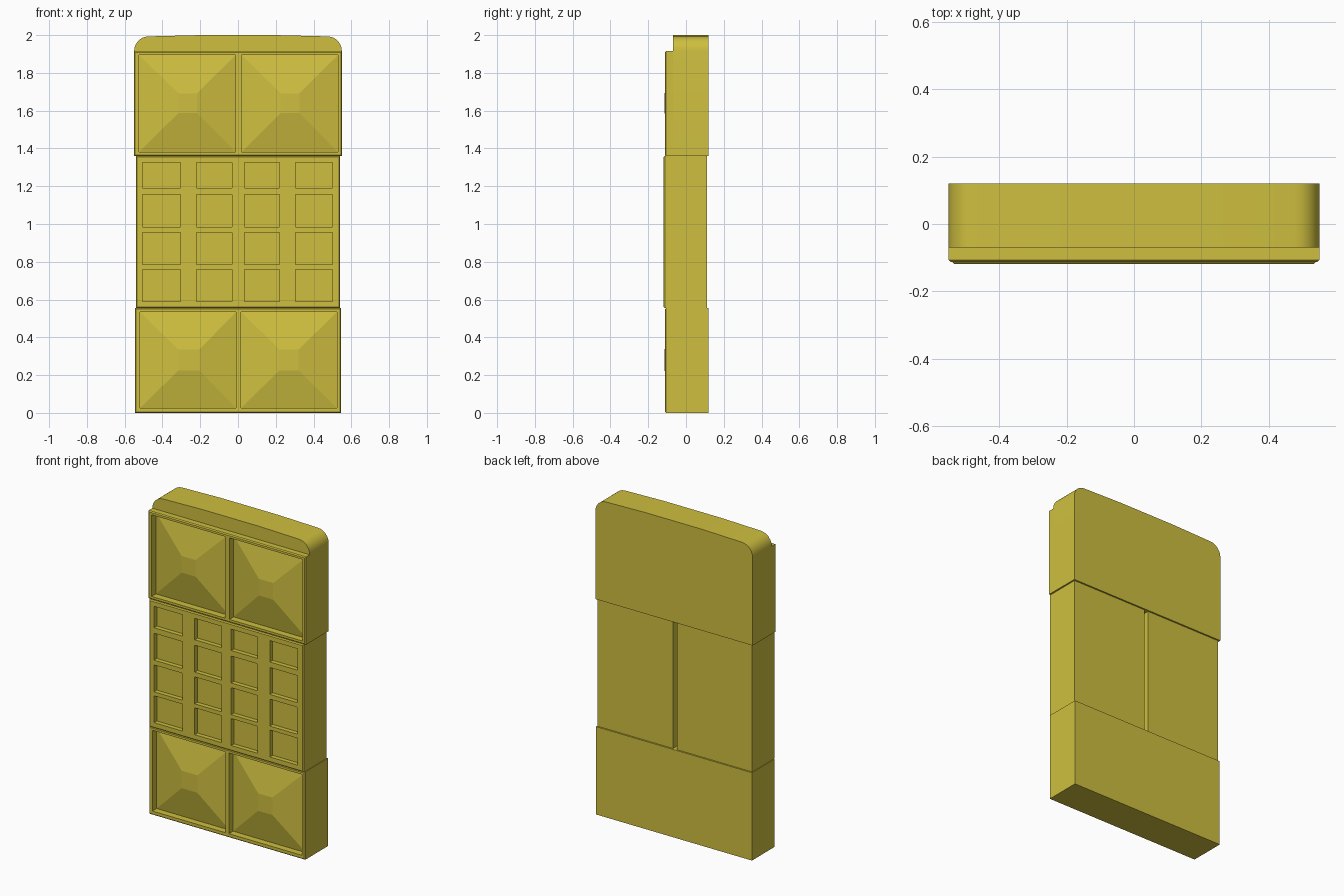
import bpy, bmesh, math

if "Cube" in bpy.data.objects:
    bpy.data.objects.remove(bpy.data.objects["Cube"])

mat = bpy.data.materials.new("yellow")
mat.diffuse_color = (0.62, 0.52, 0.05, 1)
mat.use_nodes = True
mat.node_tree.nodes["Principled BSDF"].inputs["Base Color"].default_value = mat.diffuse_color


def finish(name, bm):
    bmesh.ops.recalc_face_normals(bm, faces=bm.faces)
    me = bpy.data.meshes.new(name)
    bm.to_mesh(me)
    bm.free()
    ob = bpy.data.objects.new(name, me)
    bpy.context.collection.objects.link(ob)
    me.materials.append(mat)
    return ob


def add_frustum(bm, front, back):
    """Solid between two xz rectangles, each (x0, x1, z0, z1, y)."""
    rings = []
    for x0, x1, z0, z1, y in (front, back):
        rings.append([bm.verts.new((x, y, z)) for x, z in
                      ((x0, z0), (x1, z0), (x1, z1), (x0, z1))])
    a, b = rings
    bm.faces.new(a)
    bm.faces.new(b[::-1])
    for i in range(4):
        j = (i + 1) % 4
        bm.faces.new((a[i], b[i], b[j], a[j]))


def block(name, x0, x1, z0, z1, y0, y1, chamfer=0.0):
    bm = bmesh.new()
    add_frustum(bm, (x0, x1, z0, z1, y0), (x0, x1, z0, z1, y1))
    if chamfer:
        edges = [e for e in bm.edges if all(abs(v.co.y - y0) < 1e-5 for v in e.verts)]
        bmesh.ops.bevel(bm, geom=edges, offset=chamfer, segments=1, affect='EDGES')
    return finish(name, bm)


def cut(ob, boxes):
    """Subtract boxes (x0, x1, z0, z1, y0, y1) from an object."""
    bm = bmesh.new()
    for x0, x1, z0, z1, y0, y1 in boxes:
        add_frustum(bm, (x0, x1, z0, z1, y0), (x0, x1, z0, z1, y1))
    cutter = finish("cutter", bm)
    cutter.hide_render = True
    mod = ob.modifiers.new("cut", 'BOOLEAN')
    mod.operation, mod.solver, mod.object = 'DIFFERENCE', 'EXACT', cutter
    bpy.context.view_layer.objects.active = ob
    bpy.ops.object.modifier_apply(modifier=mod.name)
    bpy.data.objects.remove(cutter)


def pyramid_panel(name, xlim, zlim, pits, pit_z, tops, top_z):
    """Front frame with two openings and a blunt pyramid in each."""
    frame = block(name + "_frame", *xlim, *zlim, -0.112, -0.07, 0.006)
    cut(frame, [(*p, *pit_z, -0.2, -0.02) for p in pits])
    for side, p, t in zip(("left", "right"), pits, tops):
        bm = bmesh.new()
        add_frustum(bm, (*t, *top_z, -0.113), (*p, *pit_z, -0.07))
        finish(f"{name}_{side}_pyramid", bm)


# Lower section
block("lower_body", -0.545, 0.545, 0, 0.555, -0.07, 0.12)
pyramid_panel("lower", (-0.545, 0.545), (0, 0.555),
              [(-0.52, -0.01), (0.015, 0.525)], (0.025, 0.535),
              [(-0.315, -0.205), (0.22, 0.32)], (0.225, 0.335))

# Middle section: 4 x 4 shallow pockets in front, centre groove behind
middle = block("middle_body", -0.54, 0.54, 0.555, 1.36, -0.118, 0.11, 0.006)
cols = [(-0.505, -0.305), (-0.22, -0.033), (0.035, 0.22), (0.305, 0.5)]
rows = [(0.59, 0.76), (0.785, 0.955), (0.985, 1.155), (1.19, 1.325)]
cut(middle, [(*c, *r, -0.2, -0.09) for c in cols for r in rows]
    + [(-0.014, 0.014, 0.5, 1.4, 0.06, 0.2)])

# Upper section with rounded top corners and a faintly crowned top
outline = [(0.55, 1.36)]
for i in range(7):
    a = math.radians(90 * i / 6)
    outline.append((0.475 + 0.075 * math.cos(a), 1.915 + 0.078 * math.sin(a)))
outline.append((0.2, 2.0))
outline += [(-x, z) for x, z in reversed(outline)]
bm = bmesh.new()
face = bm.faces.new([bm.verts.new((x, -0.07, z)) for x, z in outline])
ext = bmesh.ops.extrude_face_region(bm, geom=[face], use_keep_orig=True)
for v in ext["geom"]:
    if isinstance(v, bmesh.types.BMVert):
        v.co.y = 0.12
upper = finish("upper_body", bm)
bpy.context.view_layer.objects.active = upper
upper.select_set(True)
bpy.ops.object.shade_smooth_by_angle(angle=math.radians(30))
pyramid_panel("upper", (-0.55, 0.55), (1.36, 1.915),
              [(-0.525, -0.012), (0.018, 0.53)], (1.38, 1.895),
              [(-0.315, -0.217), (0.225, 0.325)], (1.587, 1.692))
